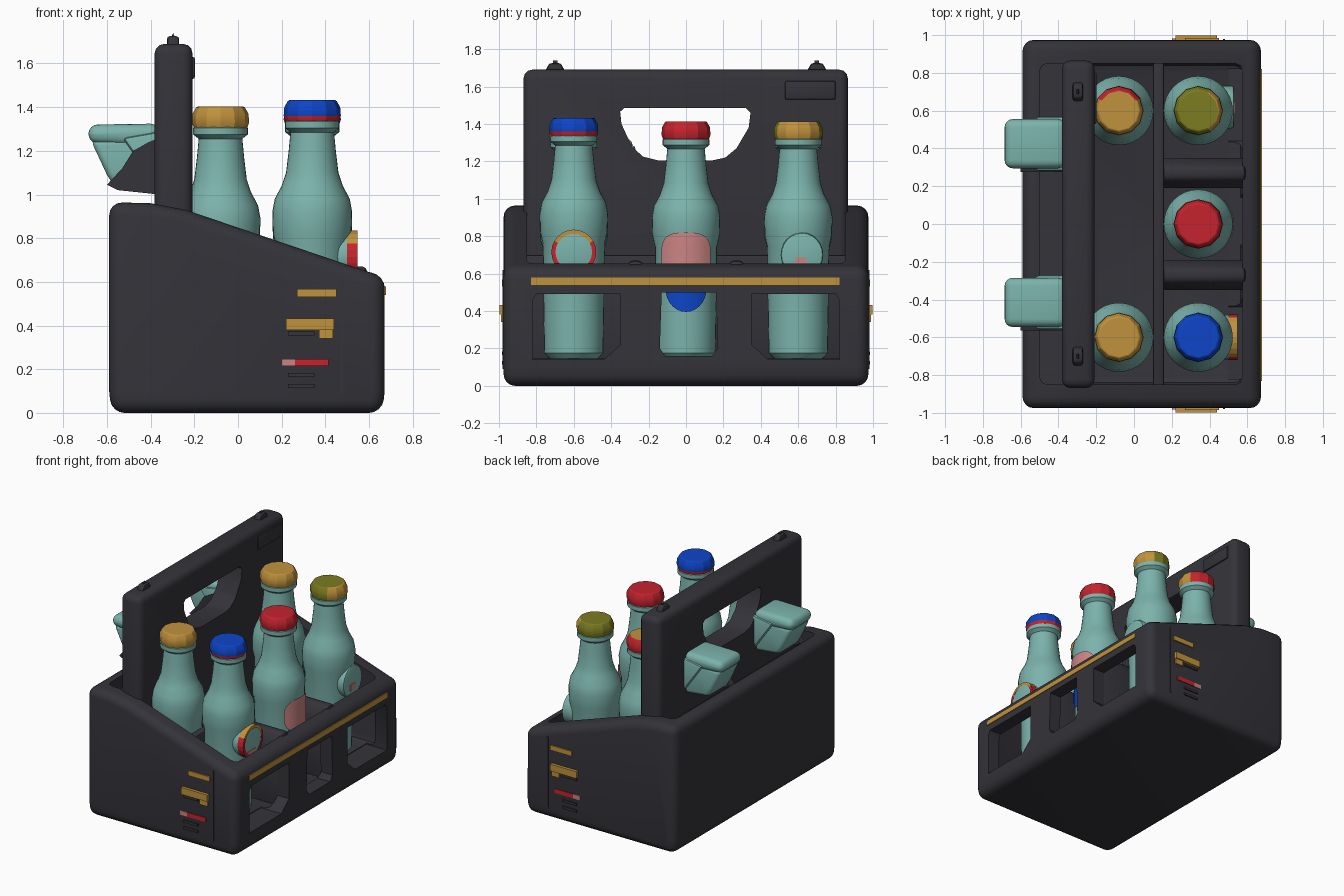
import bpy, bmesh, math
from mathutils import Vector

if "Cube" in bpy.data.objects:
    bpy.data.objects.remove(bpy.data.objects["Cube"])


def material(name, rgb):
    m = bpy.data.materials.new(name)
    m.diffuse_color = (*rgb, 1)
    m.use_nodes = True
    m.node_tree.nodes["Principled BSDF"].inputs["Base Color"].default_value = m.diffuse_color
    return m


CHARCOAL = material("charcoal", (0.034, 0.033, 0.041))
TEAL = material("teal_glass", (0.20, 0.45, 0.41))
GOLD = material("gold", (0.53, 0.29, 0.045))
OLIVE = material("olive", (0.20, 0.20, 0.016))
RED = material("red", (0.56, 0.017, 0.027))
BLUE = material("blue", (0.004, 0.06, 0.58))
PINK = material("pink", (0.60, 0.23, 0.23))


def finish(name, verts, faces, mats, rule=None, smooth=35):
    me = bpy.data.meshes.new(name)
    me.from_pydata(verts, [], faces)
    bm = bmesh.new()
    bm.from_mesh(me)
    bmesh.ops.recalc_face_normals(bm, faces=bm.faces)
    bm.to_mesh(me)
    bm.free()
    for m in mats:
        me.materials.append(m)
    if rule:
        for p in me.polygons:
            p.material_index = rule(p)
    ob = bpy.data.objects.new(name, me)
    bpy.context.collection.objects.link(ob)
    activate(ob)
    if smooth:
        bpy.ops.object.shade_smooth_by_angle(angle=math.radians(smooth))
    return ob


def activate(ob):
    bpy.ops.object.select_all(action='DESELECT')
    ob.select_set(True)
    bpy.context.view_layer.objects.active = ob


def prism(name, pts, axis, a, b, mat, bevel=0.0, seg=3):
    """Extrude a profile along x (points are y,z) or y (points are x,z)."""
    n = len(pts)
    place = (lambda p, t: (t, p[0], p[1])) if axis == 'x' else (lambda p, t: (p[0], t, p[1]))
    verts = [place(p, t) for t in (a, b) for p in pts]
    faces = [tuple(range(n)), tuple(range(n, 2 * n))]
    faces += [(i, (i + 1) % n, n + (i + 1) % n, n + i) for i in range(n)]
    ob = finish(name, verts, faces, [mat], smooth=0)
    if bevel:
        m = ob.modifiers.new("bevel", 'BEVEL')
        m.width, m.segments, m.limit_method = bevel, seg, 'ANGLE'
        bpy.ops.object.modifier_apply(modifier=m.name)
        bpy.ops.object.shade_smooth_by_angle(angle=math.radians(35))
    return ob


def box(name, x, y, z, mat, bevel=0.0, seg=2):
    return prism(name, [(x[0], z[0]), (x[1], z[0]), (x[1], z[1]), (x[0], z[1])], 'y', *y, mat, bevel, seg)


def cut(ob, cutter):
    cutter.hide_render = True
    activate(ob)
    m = ob.modifiers.new("cut", 'BOOLEAN')
    m.operation, m.solver, m.object = 'DIFFERENCE', 'EXACT', cutter
    bpy.ops.object.modifier_apply(modifier=m.name)
    bpy.data.objects.remove(cutter)
    bpy.ops.object.shade_smooth_by_angle(angle=math.radians(35))


def lathe(name, profile, cx, cy, dz, n, mats, rule=None, smooth=40):
    verts = [(cx + r * math.cos(2 * math.pi * i / n), cy + r * math.sin(2 * math.pi * i / n), z + dz)
             for r, z in profile for i in range(n)]
    faces = [(k * n + i, k * n + (i + 1) % n, (k + 1) * n + (i + 1) % n, (k + 1) * n + i)
             for k in range(len(profile) - 1) for i in range(n)]
    faces += [tuple(range(n)), tuple(range((len(profile) - 1) * n, len(profile) * n))]
    return finish(name, verts, faces, mats, rule, smooth)


# Crate body: sloped side profile, hollowed, with three front windows
crate = prism("crate", [(-0.58, 0), (0.66, 0), (0.672, 0.10), (0.672, 0.63), (0.60, 0.645),
                        (-0.24, 0.93), (-0.40, 0.96), (-0.59, 0.965), (-0.59, 0.10)],
              'y', -0.975, 0.975, CHARCOAL, 0.06, 4)
cut(crate, box("cavity_cutter", (-0.50, 0.575), (-0.85, 0.85), (0.145, 1.3), CHARCOAL, 0.04))
for s in (-1, 1):
    cut(crate, prism("window_cutter", [(s * 0.82, 0.14), (s * 0.44, 0.14), (s * 0.35, 0.22), (s * 0.35, 0.49),
                                       (s * 0.80, 0.49), (s * 0.82, 0.46)], 'x', 0.5, 0.8, CHARCOAL))
cut(crate, prism("window_cutter", [(-0.11, 0.16), (0.14, 0.16), (0.17, 0.2), (0.16, 0.5), (-0.13, 0.5),
                                   (-0.14, 0.2)], 'x', 0.5, 0.8, CHARCOAL))

# Inner ledge and dividers
box("rear_ledge", (-0.52, -0.36), (-0.86, 0.86), (0.1, 0.87), CHARCOAL)
box("long_divider", (0.10, 0.16), (-0.86, 0.86), (0.1, 0.70), CHARCOAL, 0.015)
for s in (-1, 1):
    prism("cell_divider", [(s * 0.19, 0.1), (s * 0.35, 0.1), (s * 0.35, 0.58), (s * 0.30, 0.67), (s * 0.24, 0.67),
                           (s * 0.19, 0.58)], 'x', 0.15, 0.59, CHARCOAL, 0.02, 2)

# Handle panel with grip hole
handle = prism("handle_panel", [(-0.868, 0.1), (0.865, 0.1), (0.865, 1.69), (-0.868, 1.69)],
               'x', -0.382, -0.208, CHARCOAL, 0.045, 3)
cut(handle, prism("grip_cutter", [(-0.33, 1.485), (0.32, 1.485), (0.345, 1.46), (0.335, 1.38), (0.27, 1.27),
                                  (0.21, 1.22), (0.14, 1.205), (-0.15, 1.205), (-0.23, 1.225), (-0.29, 1.28),
                                  (-0.345, 1.40), (-0.352, 1.465)], 'x', -0.6, 0.0, CHARCOAL))
box("handle_latch", (-0.25, -0.198), (0.53, 0.80), (1.53, 1.63), CHARCOAL, 0.008)
for y in (-0.70, 0.70):
    prism("handle_knob", [(y - 0.055, 1.68), (y + 0.055, 1.68), (y + 0.03, 1.725), (y - 0.03, 1.725)],
          'x', -0.325, -0.27, CHARCOAL, 0.012, 2)
    prism("knob_tip", [(-0.31, 1.71), (-0.285, 1.71), (-0.297, 1.74)], 'y', y - 0.012, y + 0.012, CHARCOAL)

# Rounded hooks on the back of the handle
for y in (-0.415, 0.425):
    prism("hook_cap", [(-0.685, 1.235), (-0.685, 1.32), (-0.36, 1.325), (-0.36, 1.215)], 'y',
          y - 0.13, y + 0.13, TEAL, 0.045, 4)
    prism("hook_body", [(-0.675, 1.25), (-0.60, 1.09), (-0.56, 1.03), (-0.36, 1.01), (-0.36, 1.27)], 'y',
          y - 0.12, y + 0.12, TEAL, 0.03, 3)
    prism("hook_flange", [(-0.53, 1.26), (-0.36, 1.02), (-0.36, 1.29)], 'y', y - 0.145, y + 0.145, TEAL, 0.02, 2)
    prism("hook_brace", [(-0.60, 1.045), (-0.55, 1.02), (-0.36, 1.0), (-0.36, 1.26), (-0.41, 1.24),
                         (-0.48, 1.20), (-0.53, 1.12)], 'y', y - 0.15, y - 0.09, CHARCOAL)

# Bottles and caps; the rule paints part of a cap in its second colour
BOTTLE = [(0.13, 0.145), (0.158, 0.175), (0.162, 0.40), (0.166, 0.76), (0.18, 0.82), (0.183, 0.92), (0.172, 0.98),
          (0.14, 1.04), (0.12, 1.10), (0.108, 1.20), (0.10, 1.285), (0.125, 1.305), (0.125, 1.335), (0.10, 1.35)]
CAP = [(0.10, 1.335), (0.122, 1.335), (0.131, 1.36), (0.128, 1.40), (0.112, 1.428), (0.105, 1.432)]
flank = lambda d: (lambda p: int(p.normal.dot(Vector(d)) > 0.35))
low = lambda p: int(p.center.z < 1.35)
plain = lambda p: 0
for label, x, y, dz, c1, c2, rule in (
        ("front_left", 0.34, -0.6, 0, BLUE, RED, low),
        ("front_middle", 0.34, 0, -0.018, RED, RED, plain),
        ("front_right", 0.34, 0.6, -0.018, OLIVE, GOLD, flank((1, 0, 0))),
        ("rear_left", -0.08, -0.6, -0.03, GOLD, GOLD, plain),
        ("rear_right", -0.08, 0.6, -0.03, GOLD, RED, flank((0, 1, 0)))):
    shape = [(r, z if z < 0.2 else z + dz) for r, z in BOTTLE]
    lathe("bottle_" + label, shape, x, y, 0, 32, [TEAL])
    lathe("cap_" + label, CAP, x, y, dz, 12, [c1, c2], rule, 25)


def patch(name, y, z, ry, rz, power, radius, mat):
    """Curved label hugging the front of a bottle, with a superellipse outline."""
    n, rings = 28, 5
    verts, faces = [], []
    for k in range(rings + 1):
        for i in range(n):
            a = 2 * math.pi * i / n
            c, s = math.cos(a), math.sin(a)
            u = max(k / rings, 0.01)
            dy = u * ry * math.copysign(abs(c) ** power, c)
            dz = u * rz * math.copysign(abs(s) ** power, s)
            verts.append((0.34 + math.sqrt(radius ** 2 - dy ** 2), y + dy, z + dz))
    for k in range(rings):
        faces += [(k * n + i, k * n + (i + 1) % n, (k + 1) * n + (i + 1) % n, (k + 1) * n + i) for i in range(n)]
    faces.append(tuple(range(n)))
    ob = finish(name, verts, faces, [mat])
    if ob.data.polygons[0].normal.x < 0:
        ob.data.flip_normals()


# Bottle labels
patch("label_middle", 0, 0.70, 0.132, 0.12, 0.65, 0.189, PINK)
patch("lower_label_middle", 0, 0.52, 0.11, 0.125, 1.0, 0.171, BLUE)


def disc(r, y, z, n=24, sy=1.0):
    return [(y + sy * r * math.cos(2 * math.pi * i / n), z + r * math.sin(2 * math.pi * i / n)) for i in range(n)]


prism("label_boss_left", disc(0.118, -0.6, 0.715), 'x', 0.40, 0.54, TEAL, 0.015, 2)
prism("label_boss_right", disc(0.12, 0.62, 0.70, 24, 0.95), 'x', 0.40, 0.53, TEAL, 0.015, 2)
box("label_mark_right", (0.52, 0.535), (0.585, 0.645), (0.635, 0.685), PINK)
box("label_mark_left", (0.53, 0.544), (-0.66, -0.57), (0.625, 0.655), PINK)
inner, outer = disc(0.098, -0.6, 0.715), disc(0.12, -0.6, 0.715)
finish("label_ring_left", [(0.547, *p) for p in inner + outer] + [(0.50, *p) for p in outer],
       [(o + i, o + (i + 1) % 24, o + 24 + (i + 1) % 24, o + 24 + i) for o in (0, 24) for i in range(24)],
       [GOLD, RED], lambda p: int(p.center.z < 0.765), 0)

# Gold stripe on the front rail
box("rail_stripe", (0.66, 0.677), (-0.83, 0.82), (0.54, 0.578), GOLD)

# Marks and corner seam on both ends
for s in (-1, 1):
    def plate(name, x, z, mat, out=0.98):
        box(name, x, sorted((s * 0.95, s * out)), z, mat)
    plate("end_mark_top", (0.27, 0.45), (0.53, 0.567), GOLD, 0.984)
    plate("end_mark_middle", (0.22, 0.44), (0.38, 0.432), GOLD, 0.997)
    plate("end_mark_step", (0.37, 0.435), (0.34, 0.38), GOLD, 0.988)
    plate("end_mark_low", (0.26, 0.415), (0.215, 0.247), RED, 0.982)
    plate("end_mark_low_tip", (0.20, 0.26), (0.215, 0.247), PINK, 0.982)
    for z in (0.115, 0.165, 0.355):
        plate("end_rib", (0.23, 0.35), (z, z + 0.018), CHARCOAL, 0.984)
    plate("end_seam", (0.47, 0.482), (0.09, 0.62), CHARCOAL, 0.98)
